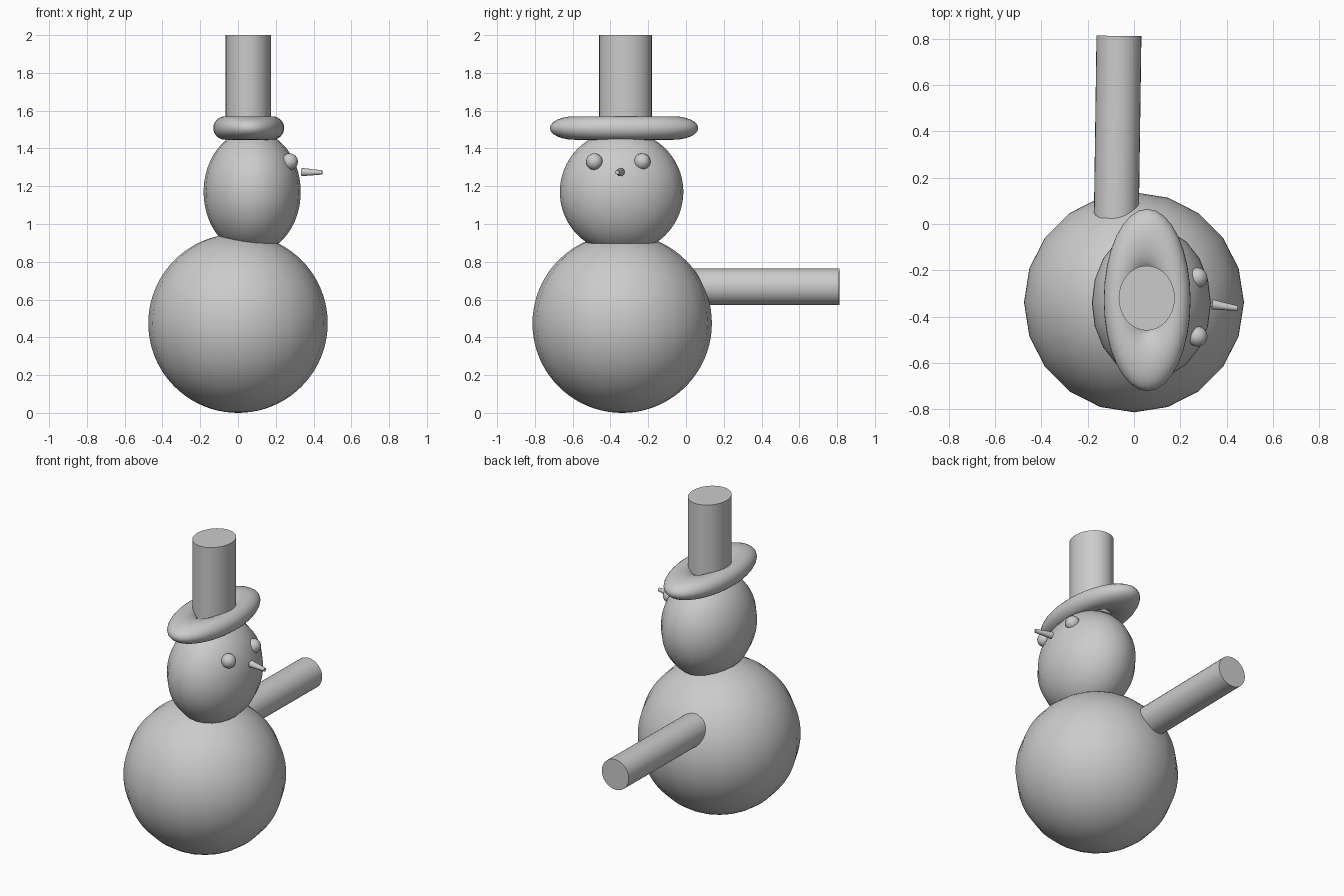
import bpy
import math
from mathutils import Vector

if "Cube" in bpy.data.objects:
    bpy.data.objects.remove(bpy.data.objects["Cube"])


def finish(name, scale=(1, 1, 1)):
    obj = bpy.context.object
    obj.name = name
    obj.scale = scale
    bpy.ops.object.transform_apply(location=False, rotation=False, scale=True)
    bpy.ops.object.shade_smooth_by_angle(angle=math.radians(40))
    return obj


def ball(name, centre, radii, segments=20, rings=40):
    bpy.ops.mesh.primitive_uv_sphere_add(segments=segments, ring_count=rings,
                                         radius=1, location=centre)
    return finish(name, radii)


def rod(name, start, end, r1, r2, sides=32):
    a, b = Vector(start), Vector(end)
    bpy.ops.mesh.primitive_cone_add(
        vertices=sides, radius1=r1, radius2=r2, depth=(b - a).length,
        location=(a + b) / 2,
        rotation=(b - a).to_track_quat('Z', 'Y').to_euler())
    return finish(name)


# Body and head, coarse around the vertical axis
ball("body", (0, -0.338, 0.474), (0.475, 0.475, 0.474))
ball("head", (0.075, -0.341, 1.17), (0.257, 0.327, 0.325))

# Eyes
for side, y in (("left", -0.232), ("right", -0.485)):
    ball(side + "_eye", (0.273, y, 1.33), (0.044, 0.044, 0.044), 20, 16)

# Nose, a tapered peg just ahead of the face
rod("nose", (0.337, -0.347, 1.275), (0.447, -0.364, 1.273), 0.022, 0.011, 16)

# Single arm pointing back
rod("arm", (-0.078, -0.1, 0.667), (-0.065, 0.812, 0.667), 0.097, 0.097)

# Hat brim, a stretched ring
bpy.ops.mesh.primitive_torus_add(major_radius=1, minor_radius=0.5,
                                 major_segments=32, minor_segments=24,
                                 location=(0.057, -0.328, 1.508))
finish("hat_brim", (0.125, 0.262, 0.124))

# Hat crown, an oval cylinder
bpy.ops.mesh.primitive_cylinder_add(vertices=32, radius=1, depth=0.54,
                                    location=(0.055, -0.32, 1.73))
finish("hat_crown", (0.121, 0.14, 1))
